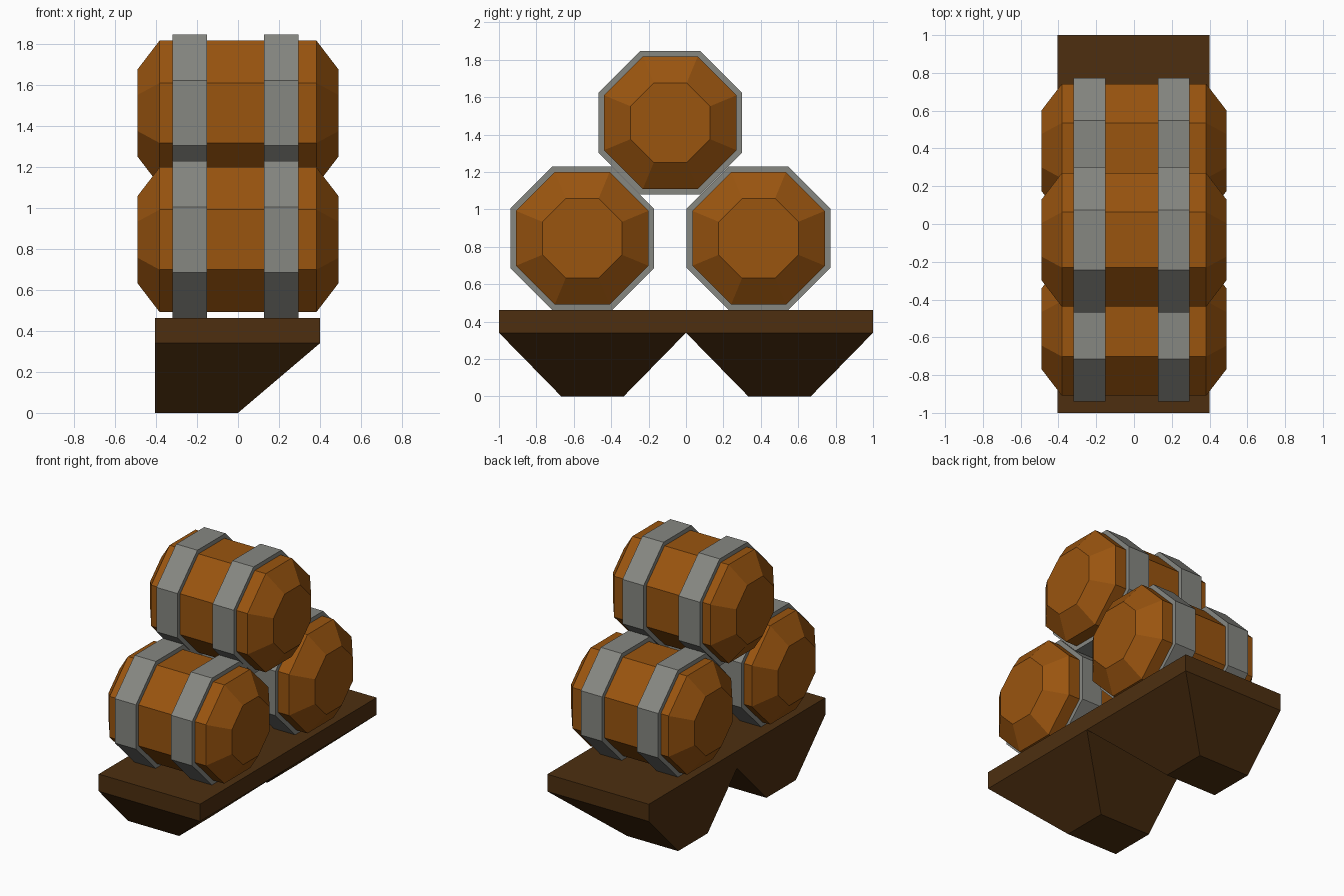
import bpy, bmesh, math

if "Cube" in bpy.data.objects:
    bpy.data.objects.remove(bpy.data.objects["Cube"])


def material(name, rgb):
    m = bpy.data.materials.new(name)
    m.diffuse_color = (*rgb, 1)
    m.use_nodes = True
    m.node_tree.nodes["Principled BSDF"].inputs["Base Color"].default_value = m.diffuse_color
    return m


ORANGE = material("barrel_wood", (0.32, 0.089, 0.0048))
GREY = material("hoop_metal", (0.24, 0.243, 0.222))
BROWN = material("dark_wood", (0.074, 0.028, 0.005))


def loft(name, rings, mat):
    """Solid through a list of equal-length vertex rings, capped at both ends."""
    bm = bmesh.new()
    loops = [[bm.verts.new(p) for p in ring] for ring in rings]
    for a, b in zip(loops, loops[1:]):
        for i in range(len(a)):
            j = (i + 1) % len(a)
            bm.faces.new((a[i], a[j], b[j], b[i]))
    bm.faces.new(loops[0][::-1])
    bm.faces.new(loops[-1])
    bmesh.ops.recalc_face_normals(bm, faces=bm.faces[:])
    me = bpy.data.meshes.new(name)
    bm.to_mesh(me)
    bm.free()
    me.materials.append(mat)
    ob = bpy.data.objects.new(name, me)
    bpy.context.collection.objects.link(ob)
    return ob


def octagon(x, y, z, apothem):
    r = apothem / math.cos(math.pi / 8)
    angles = [math.pi / 8 + i * math.pi / 4 for i in range(8)]
    return [(x, y + r * math.cos(a), z + r * math.sin(a)) for a in angles]


def rectangle(x0, x1, y0, y1, z):
    return [(x0, y0, z), (x1, y0, z), (x1, y1, z), (x0, y1, z)]


# Shelf board
loft("shelf_board", [rectangle(-0.405, 0.4, -1, 1, 0.34),
                     rectangle(-0.405, 0.4, -1, 1, 0.463)], BROWN)

# Tapered brackets, flat against the wall side (-x)
for side, yc in (("front", -0.5), ("back", 0.5)):
    loft(side + "_bracket",
         [rectangle(-0.405, 0, yc - 0.167, yc + 0.167, 0),
          rectangle(-0.405, 0.4, yc - 0.5, yc + 0.5, 0.34)], BROWN)

# Three stacked barrels, each with two hoops
for label, y, z in (("front", -0.555, 0.845), ("back", 0.388, 0.845),
                    ("top", -0.084, 1.463)):
    profile = ((-0.49, 0.213), (-0.382, 0.354), (0.382, 0.354), (0.49, 0.213))
    loft(label + "_barrel", [octagon(x, y, z, r) for x, r in profile], ORANGE)
    for hoop, x0, x1 in (("left", -0.32, -0.152), ("right", 0.126, 0.294)):
        loft(f"{label}_barrel_{hoop}_hoop",
             [octagon(x, y, z, 0.384) for x in (x0, x1)], GREY)
